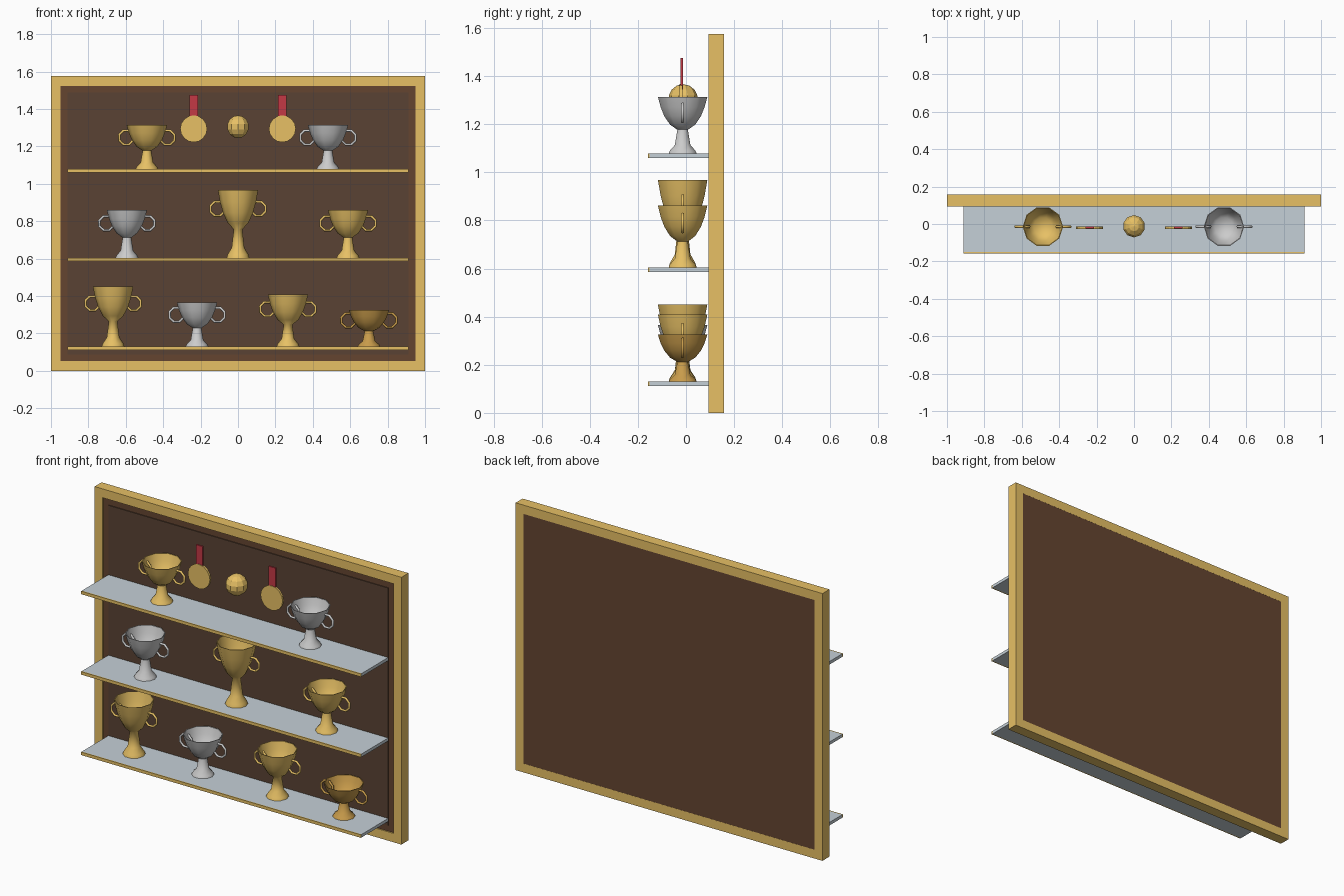
import bpy, bmesh
from math import sin, cos, pi
from mathutils import Matrix, Vector

if "Cube" in bpy.data.objects:
    bpy.data.objects.remove(bpy.data.objects["Cube"])


def material(name, rgb):
    m = bpy.data.materials.new(name)
    m.diffuse_color = (*rgb, 1)
    m.use_nodes = True
    m.node_tree.nodes["Principled BSDF"].inputs["Base Color"].default_value = m.diffuse_color
    return m


GOLD = material("gold", (0.80, 0.53, 0.13))
SILVER = material("silver", (0.62, 0.62, 0.65))
BRONZE = material("bronze", (0.58, 0.33, 0.07))
WOOD = material("wood", (0.13, 0.06, 0.03))
FELT = material("felt", (0.10, 0.055, 0.033))
GLASS = material("glass", (0.56, 0.63, 0.68))
RED = material("ribbon_red", (0.55, 0.04, 0.06))


def finish(name, bm, mat, smooth=False):
    bmesh.ops.recalc_face_normals(bm, faces=bm.faces)
    me = bpy.data.meshes.new(name)
    for f in bm.faces:
        f.smooth = smooth
    bm.to_mesh(me)
    bm.free()
    me.materials.append(mat)
    ob = bpy.data.objects.new(name, me)
    bpy.context.collection.objects.link(ob)
    return ob


def box(name, lo, hi, mat):
    lo, hi = Vector(lo), Vector(hi)
    bm = bmesh.new()
    bmesh.ops.create_cube(bm, size=1, matrix=Matrix.Translation((lo + hi) / 2)
                          @ Matrix.Diagonal((*(hi - lo), 1)))
    return finish(name, bm, mat)


def skin(bm, rings, close_rings=False):
    """Join successive closed rings of points with quads."""
    vs = [[bm.verts.new(p) for p in r] for r in rings]
    n = len(vs[0])
    for i in range(len(vs) if close_rings else len(vs) - 1):
        a, b = vs[i], vs[(i + 1) % len(vs)]
        for j in range(n):
            k = (j + 1) % n
            bm.faces.new((a[j], a[k], b[k], b[j]))
    return vs


# Cabinet: mitred frame, backboard and felt panel
H = 1.575
bm = bmesh.new()
corners = []
for sx, top in ((-1, 0), (1, 0), (1, 1), (-1, 1)):
    zo, zi = (H, H - 0.052) if top else (0, 0.052)
    corners.append([(sx, 0.093, zo), (sx, 0.158, zo),
                    (sx * 0.948, 0.158, zi), (sx * 0.948, 0.093, zi)])
skin(bm, corners, close_rings=True)
finish("frame", bm, GOLD)
box("backboard", (-0.948, 0.1, 0.052), (0.948, 0.1575, H - 0.052), WOOD)
box("felt_panel", (-0.912, 0.095, 0.088), (0.912, 0.101, H - 0.088), FELT)

# Shelves with gold front trim
SHELF = [0.13, 0.604, 1.078]
for i, z in enumerate(SHELF):
    box(f"shelf_{i}", (-0.912, -0.151, z - 0.018), (0.912, 0.096, z), GLASS)
    box(f"shelf_trim_{i}", (-0.912, -0.158, z - 0.018), (0.912, -0.151, z), GOLD)

# Trophy cups: ten-sided lathe with hollow bowl, plus two ring handles
Y = -0.014
PROFILE = [(0.061, 0), (0.056, 0.05), (0.034, 0.15), (0.023, 0.42), (0.055, 0.51),
           (0.080, 0.66), (0.096, 0.82), (0.108, 1.0),
           (0.104, 1.0), (0.092, 0.83), (0.076, 0.68), (0.050, 0.54)]


def cup(name, x, z, h, mat):
    bm = bmesh.new()
    rings = [[(x + r * cos(2 * pi * j / 10), Y + r * sin(2 * pi * j / 10), z + t * h)
              for j in range(10)] for r, t in PROFILE]
    vs = skin(bm, rings)
    bm.faces.new(vs[0])
    bm.faces.new(vs[-1])
    ob = finish(name, bm, mat, True)
    bpy.context.view_layer.objects.active = ob
    ob.select_set(True)
    bpy.ops.object.shade_smooth_by_angle(angle=pi / 3)
    ob.select_set(False)
    for side, s in (("left", -1), ("right", 1)):
        bm = bmesh.new()
        loops = []
        for i in range(8):
            a = 2 * pi * (i + 0.5) / 8
            loops.append([(x + s * 0.110 + (0.040 + 0.007 * cos(b)) * cos(a),
                           Y + 0.007 * sin(b),
                           z + 0.72 * h + (0.040 + 0.007 * cos(b)) * sin(a))
                          for b in (2 * pi * k / 6 for k in range(6))])
        skin(bm, loops, close_rings=True)
        finish(f"{name}_handle_{side}", bm, mat, True)


CUPS = [(-0.668, 0, 0.32, GOLD), (-0.219, 0, 0.235, SILVER), (0.267, 0, 0.278, GOLD),
        (0.70, 0, 0.195, BRONZE), (-0.594, 1, 0.257, SILVER), (0, 1, 0.364, GOLD),
        (0.588, 1, 0.257, GOLD), (-0.487, 2, 0.235, GOLD), (0.481, 2, 0.235, SILVER)]
for i, (x, row, h, mat) in enumerate(CUPS):
    cup(f"cup_{i}", x, SHELF[row], h, mat)

# Hanging medals with ribbons
for side, x in (("left", -0.237), ("right", 0.237)):
    bm = bmesh.new()
    bmesh.ops.create_cone(bm, cap_ends=True, segments=16, radius1=0.072, radius2=0.072,
                          depth=0.012, matrix=Matrix.Translation((x, -0.02, 1.294))
                          @ Matrix.Rotation(pi / 2, 4, 'X'))
    finish(f"medal_{side}", bm, GOLD)
    box(f"ribbon_{side}", (x - 0.022, -0.023, 1.345), (x + 0.022, -0.013, 1.475), RED)

# Faceted ball
bm = bmesh.new()
bmesh.ops.create_uvsphere(bm, u_segments=10, v_segments=7, radius=0.061,
                          matrix=Matrix.Translation((0, -0.012, 1.305)))
finish("ball", bm, GOLD)
